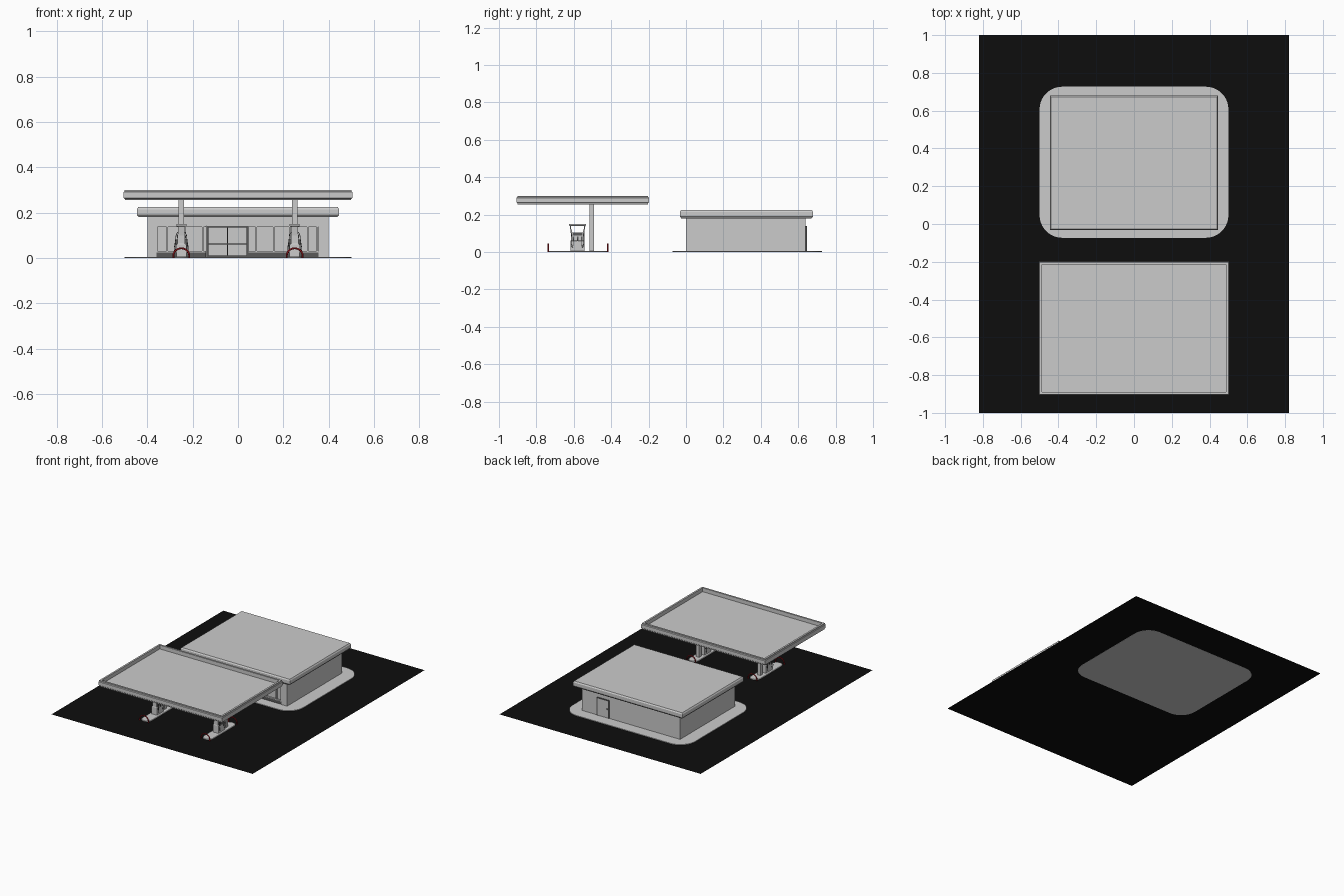
import bpy, bmesh, math
from mathutils import Vector

if "Cube" in bpy.data.objects:
    bpy.data.objects.remove(bpy.data.objects["Cube"])


def material(name, rgb):
    m = bpy.data.materials.new(name)
    m.diffuse_color = (*rgb, 1)
    m.use_nodes = True
    m.node_tree.nodes["Principled BSDF"].inputs["Base Color"].default_value = m.diffuse_color
    return m


BLACK = material("asphalt", (0.004, 0.004, 0.004))
RED = material("red_paint", (0.35, 0.01, 0.015))
DARK = material("dark_metal", (0.1, 0.1, 0.1))


def finish(name, bm, mat=None):
    bmesh.ops.recalc_face_normals(bm, faces=bm.faces)
    me = bpy.data.meshes.new(name)
    bm.to_mesh(me)
    bm.free()
    ob = bpy.data.objects.new(name, me)
    bpy.context.collection.objects.link(ob)
    if mat:
        me.materials.append(mat)
    return ob


def boxes(name, items, mat=None):
    """Each item is (x0, x1, y0, y1, z0, z1)."""
    bm = bmesh.new()
    for x0, x1, y0, y1, z0, z1 in items:
        vs = bmesh.ops.create_cube(bm, size=1)["verts"]
        for v in vs:
            v.co = Vector((x0 + (v.co.x + .5) * (x1 - x0),
                           y0 + (v.co.y + .5) * (y1 - y0),
                           z0 + (v.co.z + .5) * (z1 - z0)))
    return finish(name, bm, mat)


def outline(cx, cy, hx, hy, r=0, n=10):
    if r == 0:
        return [(cx + sx * hx, cy + sy * hy) for sx, sy in ((1, 1), (-1, 1), (-1, -1), (1, -1))]
    pts = []
    for k, (sx, sy) in enumerate(((1, 1), (-1, 1), (-1, -1), (1, -1))):
        for i in range(n + 1):
            a = math.pi / 2 * (k + i / n)
            pts.append((cx + sx * (hx - r) + r * math.cos(a), cy + sy * (hy - r) + r * math.sin(a)))
    return pts


def loft(name, rings, mat=None):
    """Each ring is (outline, z); both ends are capped."""
    bm = bmesh.new()
    loops = [[bm.verts.new((x, y, z)) for x, y in pts] for pts, z in rings]
    for a, b in zip(loops, loops[1:]):
        for i in range(len(a)):
            j = (i + 1) % len(a)
            bm.faces.new((a[i], a[j], b[j], b[i]))
    bm.faces.new(loops[0])
    bm.faces.new(loops[-1])
    return finish(name, bm, mat)


def tube(name, pts, radius, mat, res=2):
    cu = bpy.data.curves.new(name, "CURVE")
    cu.dimensions = "3D"
    cu.bevel_depth = radius
    cu.bevel_resolution = res
    cu.use_fill_caps = True
    sp = cu.splines.new("POLY")
    sp.points.add(len(pts) - 1)
    for p, co in zip(sp.points, pts):
        p.co = (*co, 1)
    ob = bpy.data.objects.new(name, cu)
    bpy.context.collection.objects.link(ob)
    cu.materials.append(mat)
    return ob


# Ground sheet and rounded pavement
bm = bmesh.new()
bm.faces.new([bm.verts.new((x, y, 0.0006)) for x, y in ((-.82, -1), (.82, -1), (.82, 1), (-.82, 1))])
finish("asphalt_ground", bm, BLACK)
pad = outline(0, .327, .5, .4, .12)
loft("shop_pavement", [(pad, 0), (pad, .005)])

# Shop walls, with the front wall pieced around recessed glazing
boxes("shop_walls", [
    (-.4, .4, .015, .64, .004, .182),
    (-.4, -.36, 0, .015, .004, .182), (.355, .4, 0, .015, .004, .182),
    (-.36, .355, 0, .015, .142, .182)])
loft("shop_roof", [(outline(0, .323, h, h - .09), z) for h, z in
                   ((.438, .18), (.446, .19), (.446, .215), (.44, .224))])

# Glazing: kick panels, mullions, rails
left, right = (-.36, -.315, -.235, -.158), (.078, .155, .225, .305, .347)
boxes("kick_panels", [(-.36, -.14, .002, .015, .004, .025), (.045, .355, .002, .015, .004, .025)], DARK)
boxes("window_mullions", [(x, x + .006, .002, .016, .025, .142) for x in left + right])
boxes("window_rails", [(-.36, -.14, .002, .016, z, z + .005) for z in (.025, .137)] +
      [(.045, .355, .002, .016, z, z + .005) for z in (.025, .137)])

# Double entrance door
boxes("entrance_frame", [
    (-.138, -.13, -.001, .016, .004, .142), (.038, .046, -.001, .016, .004, .142),
    (-.13, .038, -.001, .016, .134, .142), (-.13, .038, -.001, .016, .004, .012),
    (-.049, -.043, -.001, .016, .012, .134), (-.13, .038, .001, .016, .06, .064)], DARK)

# Rear service door
boxes("rear_door_frame", [
    (.175, .182, .635, .646, .004, .138), (.271, .278, .635, .646, .004, .138),
    (.175, .278, .635, .646, .131, .138)], DARK)
boxes("rear_door", [(.182, .271, .635, .642, .005, .131)])
boxes("rear_door_handle", [(.19, .196, .64, .648, .065, .075)], DARK)

# Forecourt canopy with parapet
loft("canopy", [(outline(0, -.552, h, h - .15), z) for h, z in
                ((.499, .255), (.499, .261), (.504, .265), (.504, .29),
                 (.5, .294), (.5, .3), (.487, .3), (.487, .272))])

# Two pump islands
PY = -.58
for side, cx in (("left", -.25), ("right", .25)):
    isl = outline(cx, -.577, .038, .16, .038)
    top = outline(cx, -.577, .036, .158, .036)
    loft(side + "_island", [(isl, 0.001), (isl, .004), (top, .006)])
    boxes(side + "_canopy_column", [(cx - .0125, cx + .0125, -.517, -.492, .004, .258)])

    # Pump body, sloped head posts and top sign
    loft(side + "_pump_body", [(outline(cx, PY, a, b), z) for a, b, z in
                               ((.022, .038, .005), (.022, .038, .06), (.017, .036, .063),
                                (.017, .034, .105))])
    for s in (-1, 1):
        loft(f"{side}_pump_post_{s}", [(outline(cx, PY + s * y, .014, .003), z) for y, z in
                                       ((.033, .06), (.033, .1), (.039, .142))])
    loft(side + "_pump_sign", [(outline(cx, PY, a, b), z) for a, b, z in
                               ((.02, .043, .14), (.022, .045, .142), (.022, .045, .149), (.02, .043, .151))])

    # Screens, nozzles and hoses on both faces
    for s in (-1, 1):
        def side_box(a, b, y0, y1, z0, z1):
            xs = sorted((cx + s * a, cx + s * b))
            return (*xs, PY + y0, PY + y1, z0, z1)
        tag = side + ("_outer" if s * cx > 0 else "_inner")
        boxes(tag + "_pump_screen", [side_box(.016, .019, -.024, .024, .088, .102)], DARK)
        boxes(tag + "_nozzles", [b for y in (-.022, 0, .022) for b in (
            side_box(.016, .025, y - .004, y + .004, .063, .082),
            side_box(.02, .028, y - .002, y + .002, .058, .072))], DARK)
        for k, y in enumerate((-.03, .03)):
            tube(f"{tag}_hose_{k}", [(cx + s * x, PY + y * f, z) for x, f, z in
                 ((.016, 1, .115), (.023, 1.05, .1), (.026, 1.1, .075), (.031, 1.1, .045),
                  (.031, 1.0, .027), (.027, .9, .024), (.025, .75, .04), (.025, .73, .064))],
                 .0015, DARK, 1)

    # Red guard hoops at both island ends
    for tag, y in (("front", -.736), ("rear", -.418)):
        arc = [(cx + .035 * math.cos(math.pi * i / 16), y, .01 + .033 * math.sin(math.pi * i / 16))
               for i in range(17)]
        pts = [(cx + .035, y, .001)] + arc + [(cx - .035, y, .001)]
        tube(f"{side}_{tag}_guard_hoop", pts, .004, RED, 2)
